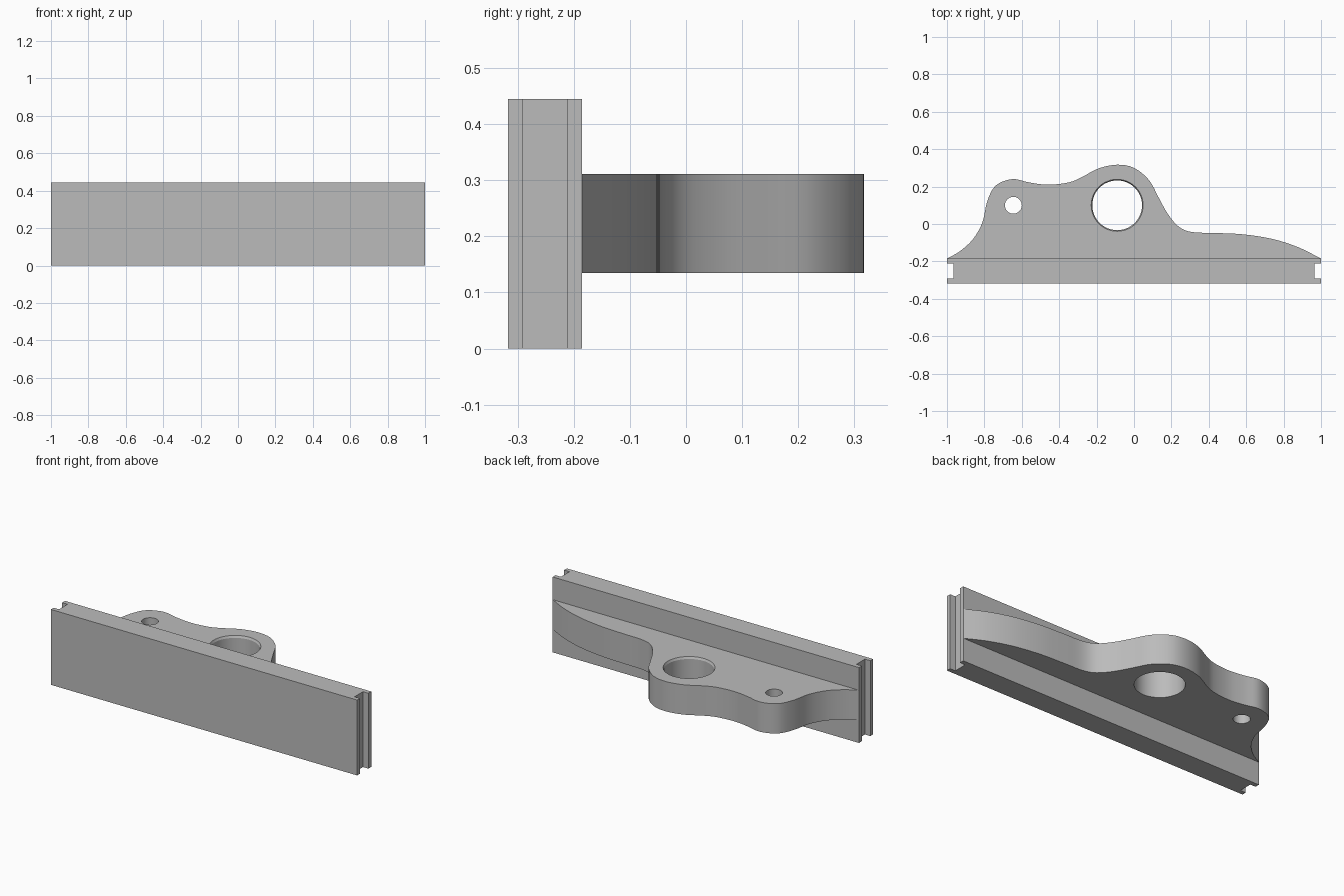
import bpy, bmesh, math
from mathutils import Vector

cube = bpy.data.objects.get("Cube")
if cube:
    bpy.data.objects.remove(cube, do_unlink=True)

grey = bpy.data.materials.new("plain_grey")
grey.use_nodes = True
grey.diffuse_color = (0.5, 0.5, 0.5, 1)
grey.node_tree.nodes["Principled BSDF"].inputs["Base Color"].default_value = grey.diffuse_color


def add_object(name, bm):
    bmesh.ops.recalc_face_normals(bm, faces=bm.faces)
    mesh = bpy.data.meshes.new(name)
    bm.to_mesh(mesh)
    bm.free()
    mesh.materials.append(grey)
    obj = bpy.data.objects.new(name, mesh)
    bpy.context.collection.objects.link(obj)
    return obj


def extrude_outline(name, outline, bottom, top):
    bm = bmesh.new()
    face = bm.faces.new([bm.verts.new((x, y, bottom)) for x, y in outline])
    moved = bmesh.ops.extrude_face_region(bm, geom=[face])["geom"]
    verts = [v for v in moved if isinstance(v, bmesh.types.BMVert)]
    bmesh.ops.translate(bm, verts=verts, vec=(0, 0, top - bottom))
    return add_object(name, bm)


def smooth_path(points, steps=4):
    """Catmull-Rom curve through the points."""
    p = [Vector(q) for q in points]
    p = [2 * p[0] - p[1]] + p + [2 * p[-1] - p[-2]]
    path = []
    for a, b, c, d in zip(p, p[1:], p[2:], p[3:]):
        for i in range(steps):
            t = i / steps
            path.append((2 * b + (c - a) * t + (2 * a - 5 * b + 4 * c - d) * t**2
                         + (3 * b - a - 3 * c + d) * t**3) / 2)
    return path + [p[-2]]


def drill(obj, x, y, profile, sides=48):
    """Cut a round hole from a profile of (radius, height) rings."""
    bm = bmesh.new()
    rings = []
    for radius, z in profile:
        angles = [math.tau * i / sides for i in range(sides)]
        rings.append([bm.verts.new((x + radius * math.cos(a), y + radius * math.sin(a), z))
                      for a in angles])
    for low, high in zip(rings, rings[1:]):
        for i in range(sides):
            j = (i + 1) % sides
            bm.faces.new((low[i], low[j], high[j], high[i]))
    bm.faces.new(rings[0])
    bm.faces.new(rings[-1])
    cutter = add_object("hole_cutter", bm)
    cutter.hide_render = True
    mod = obj.modifiers.new("hole", "BOOLEAN")
    mod.operation = "DIFFERENCE"
    mod.solver = "EXACT"
    mod.object = cutter
    bpy.context.view_layer.objects.active = obj
    bpy.ops.object.modifier_apply(modifier=mod.name)
    bpy.data.objects.remove(cutter, do_unlink=True)


# Upright plate with a groove down each end
front, back, groove_front, groove_back, groove = -0.317, -0.185, -0.291, -0.212, 0.965
right_end = [(1, front), (1, groove_front), (groove, groove_front),
             (groove, groove_back), (1, groove_back), (1, back)]
left_end = [(-x, y) for x, y in reversed(right_end)]
extrude_outline("grooved_plate", right_end + left_end, 0, 0.445)

# Wavy bracket on the back of the plate
low, high = 0.135, 0.311
wave = [(-1, back), (-.93, -.145), (-.86, -.08), (-.81, .01), (-.785, .12),
        (-.74, .205), (-.65, .24), (-.56, .222), (-.46, .21), (-.35, .222),
        (-.28, .25), (-.19, .297), (-.09, .317), (0, .3), (.08, .235),
        (.13, .145), (.18, .055), (.24, -.015), (.31, -.043), (.43, -.048),
        (.58, -.055), (.74, -.08), (.88, -.125), (1, back)]
bracket = extrude_outline("wavy_bracket", smooth_path(wave), low, high)

# Large hole with a chamfered top rim, and a small plain hole
over = 0.05
bore, rim, chamfer = 0.133, 0.139, 0.012
drill(bracket, -0.09, 0.1, [(bore, low - over), (bore, high - chamfer),
                            (rim, high), (rim, high + over)])
drill(bracket, -0.645, 0.1, [(0.045, low - over), (0.045, high + over)])

# Smooth curved walls, sharp edges
bpy.ops.object.select_all(action="DESELECT")
bracket.select_set(True)
bpy.context.view_layer.objects.active = bracket
bpy.ops.object.shade_smooth_by_angle(angle=math.radians(25))
